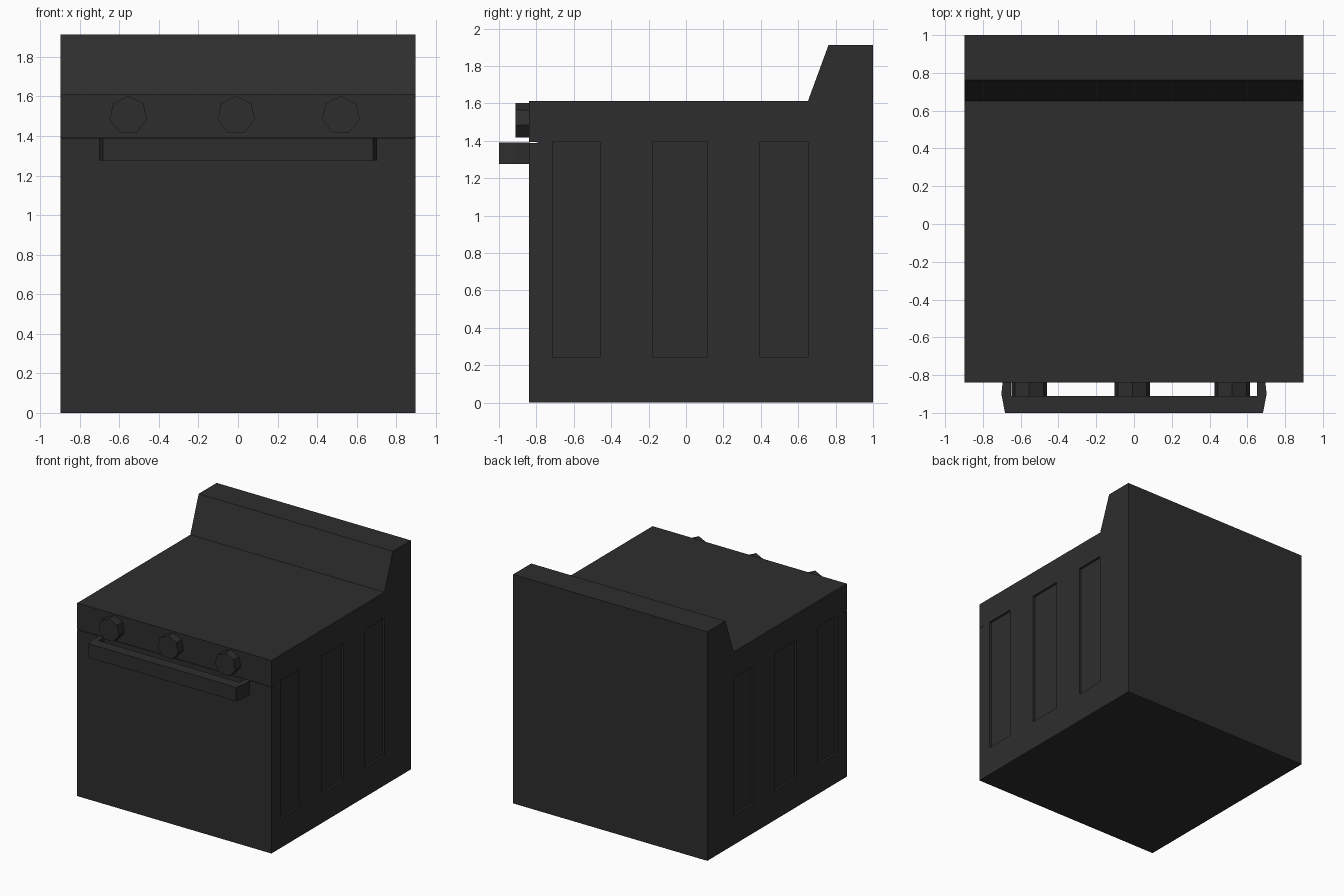
import bpy, bmesh
from math import pi, sin, cos
from mathutils import Vector

if "Cube" in bpy.data.objects:
    bpy.data.objects.remove(bpy.data.objects["Cube"])

dark = bpy.data.materials.new("dark_enamel")
dark.diffuse_color = (0.027, 0.027, 0.027, 1)
dark.use_nodes = True
dark.node_tree.nodes["Principled BSDF"].inputs["Base Color"].default_value = dark.diffuse_color


def prism(name, points, extrude):
    """Extrude a closed flat outline of 3D points along a vector."""
    bm = bmesh.new()
    face = bm.faces.new([bm.verts.new(p) for p in points])
    new = bmesh.ops.extrude_face_region(bm, geom=[face])["geom"]
    bmesh.ops.translate(bm, vec=Vector(extrude),
                        verts=[v for v in new if isinstance(v, bmesh.types.BMVert)])
    bmesh.ops.recalc_face_normals(bm, faces=bm.faces)
    mesh = bpy.data.meshes.new(name)
    bm.to_mesh(mesh)
    bm.free()
    mesh.materials.append(dark)
    obj = bpy.data.objects.new(name, mesh)
    bpy.context.collection.objects.link(obj)
    return obj


def box(name, x0, x1, y0, y1, z0, z1):
    return prism(name, [(x0, y0, z0), (x1, y0, z0), (x1, y1, z0), (x0, y1, z0)],
                 (0, 0, z1 - z0))


def cut(target, cutter):
    cutter.hide_render = True
    mod = target.modifiers.new("cut", 'BOOLEAN')
    mod.operation = 'DIFFERENCE'
    mod.solver = 'EXACT'
    mod.object = cutter
    bpy.context.view_layer.objects.active = target
    bpy.ops.object.modifier_apply(modifier=mod.name)
    bpy.data.objects.remove(cutter)


# Body with raised, sloped back panel
W = 0.897
profile = [(-0.84, 0), (1, 0), (1, 1.912), (0.762, 1.912), (0.652, 1.612), (-0.84, 1.612)]
body = prism("oven_body", [(-W, y, z) for y, z in profile], (2 * W, 0, 0))

# Recessed panels on both sides
for y0, y1 in [(-0.713, -0.46), (-0.177, 0.113), (0.395, 0.652)]:
    for s in (-1, 1):
        xs = sorted((s * (W - 0.018), s * (W + 0.1)))
        cut(body, box("panel_cutter", *xs, y0, y1, 0.245, 1.395))

# Thin seam between door and control panel
cut(body, box("seam_cutter", -1, 1, -0.95, -0.795, 1.389, 1.393))

# Door handle: U-shaped outline with chamfered ends
half = [(0.65, -0.91), (0.65, -0.835), (0.695, -0.835), (0.702, -0.90), (0.683, -1.0)]
outline = half + [(-x, y) for x, y in reversed(half)]
prism("door_handle", [(x, y, 1.275) for x, y in outline], (0, 0, 0.116))

# Seven-sided control knobs
for i, x in enumerate((-0.555, -0.009, 0.52)):
    ring = [(x + 0.097 * sin(2 * pi * k / 7), -0.912, 1.505 + 0.097 * cos(2 * pi * k / 7))
            for k in range(7)]
    prism(f"control_knob_{i + 1}", ring, (0, 0.075, 0))
